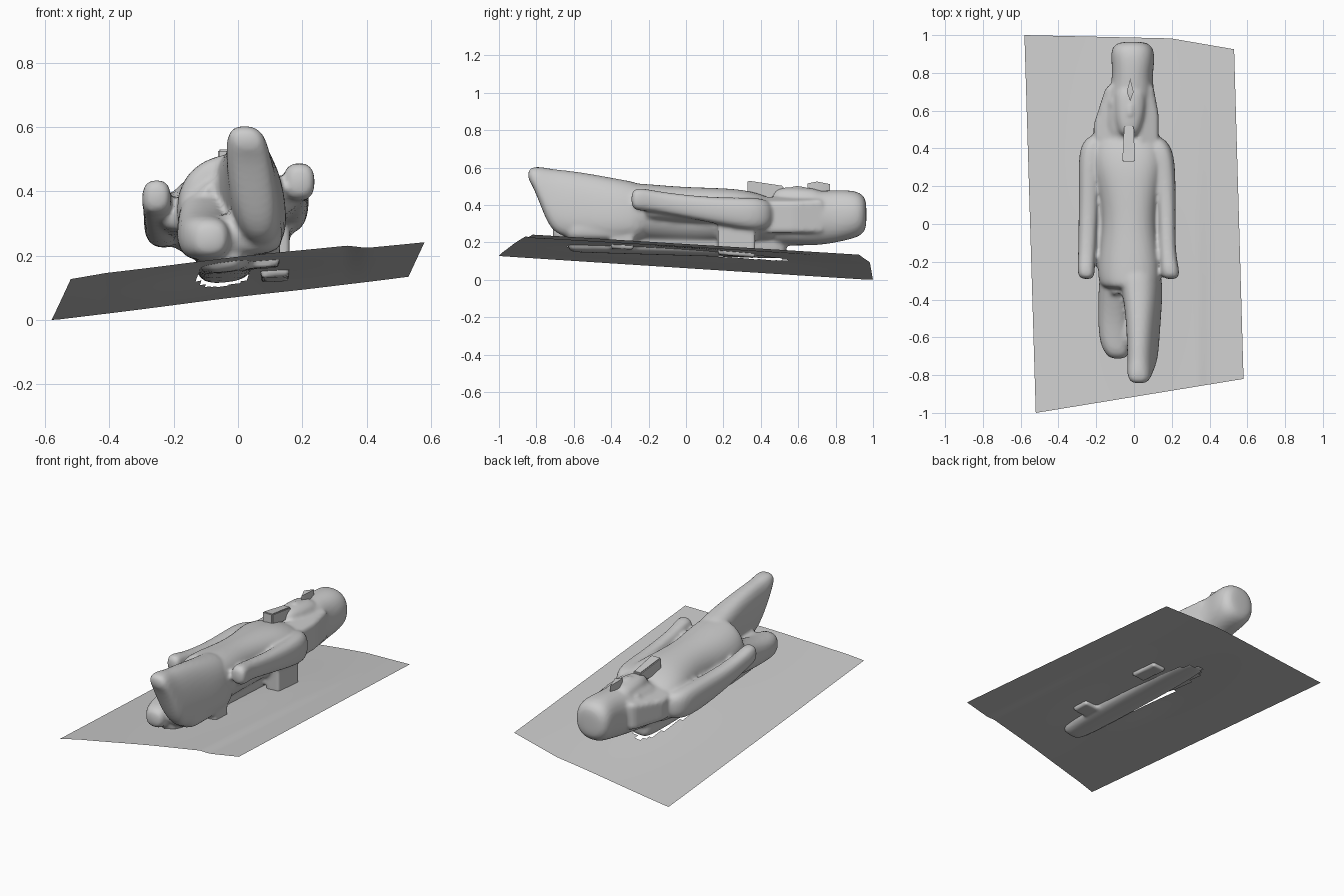
import bpy, bmesh, math
from math import sin, cos, pi, exp


def finish(name, bm, subdiv=0, angle=50):
    bmesh.ops.recalc_face_normals(bm, faces=bm.faces)
    me = bpy.data.meshes.new(name)
    bm.to_mesh(me)
    bm.free()
    ob = bpy.data.objects.new(name, me)
    bpy.context.collection.objects.link(ob)
    if subdiv:
        mod = ob.modifiers.new("smooth", 'SUBSURF')
        mod.levels = mod.render_levels = subdiv
    bpy.ops.object.select_all(action='DESELECT')
    ob.select_set(True)
    bpy.context.view_layer.objects.active = ob
    bpy.ops.object.shade_smooth_by_angle(angle=math.radians(angle))
    return ob


def loft(name, sections, power=2.3, shear=0.0, tilt=0.0, n=16, subdiv=2):
    """Skin superellipse sections (y, centre x, centre z, radius x, radius z)."""
    bm = bmesh.new()
    rings = []
    for y, cx, cz, rx, rz in sections:
        ring = []
        for i in range(n):
            a = 2 * pi * (i + 0.5) / n
            c, s = cos(a), sin(a)
            dx = rx * math.copysign(abs(c) ** (2 / power), c)
            dz = rz * math.copysign(abs(s) ** (2 / power), s)
            ring.append(bm.verts.new((cx + dx + shear * dz, y, cz + dz + tilt * dx)))
        rings.append(ring)
    for a, b in zip(rings, rings[1:]):
        for i in range(n):
            bm.faces.new((a[i], a[(i + 1) % n], b[(i + 1) % n], b[i]))
    bm.faces.new(rings[0])
    bm.faces.new(rings[-1])
    return finish(name, bm, subdiv)


def slab(name, outline, z_low, z_high, bevel=0.0):
    """Extrude a top-view outline; heights are functions of x, y."""
    bm = bmesh.new()
    lo = [bm.verts.new((x, y, z_low(x, y))) for x, y in outline]
    hi = [bm.verts.new((x, y, z_high(x, y))) for x, y in outline]
    k = len(outline)
    bm.faces.new(lo)
    bm.faces.new(hi)
    for i in range(k):
        bm.faces.new((lo[i], lo[(i + 1) % k], hi[(i + 1) % k], hi[i]))
    if bevel:
        bmesh.ops.bevel(bm, geom=list(bm.edges), offset=bevel, segments=2, affect='EDGES')
    bmesh.ops.triangulate(bm, faces=bm.faces)
    return finish(name, bm, angle=35)


def fuse(name, parts, voxel=0.011):
    """Melt overlapping parts into one continuous carved surface."""
    bm = bmesh.new()
    deps = bpy.context.evaluated_depsgraph_get()
    for ob in parts:
        bm.from_object(ob, deps)
    for ob in parts:
        bpy.data.objects.remove(ob)
    body = finish(name, bm, angle=50)
    mod = body.modifiers.new("fuse", 'REMESH')
    mod.mode = 'VOXEL'
    mod.voxel_size = voxel
    mod.use_smooth_shade = True
    soft = body.modifiers.new("soften", 'SMOOTH')
    soft.factor = 0.5
    soft.iterations = 4
    return body


def rect(x0, x1, y0, y1):
    return [(x0, y0), (x1, y0), (x1, y1), (x0, y1)]


# tilted ground sheet with a crease along each side and an opening under the pillar
CREASES = [(-0.6, 0), (-0.41, 0.012), (0.34, 0.016), (0.40, 0.002), (0.6, 0)]


def ground_z(x, y):
    off = 0
    for (x0, a), (x1, b) in zip(CREASES, CREASES[1:]):
        if x0 <= x <= x1:
            off = a + (b - a) * (x - x0) / (x1 - x0)
    hump = 0.025 * exp(-(x / 0.25) ** 2 - (y / 0.7) ** 2)
    return 0.125 + 0.118 * x - 0.058 * y + off * (0.5 - 0.5 * y) + hump


bm = bmesh.new()
N = 60
grid = []
for j in range(N + 1):
    v = j / N
    row = []
    for i in range(N + 1):
        u = i / N
        x = (1 - v) * (-0.52 + 1.10 * u) + v * (-0.58 + 1.11 * u)
        front = -1.0 + 0.18 * u
        back = 1.0 - 0.025 * u - 0.05 * max(0, u - 0.7) / 0.3
        y = front + (back - front) * v
        row.append(bm.verts.new((x, y, max(0, ground_z(x, y)))))
    grid.append(row)
for j in range(N):
    for i in range(N):
        f = bm.faces.new((grid[j][i], grid[j][i + 1], grid[j + 1][i + 1], grid[j + 1][i]))
        c = f.calc_center_median()
        if abs((c.x + 0.04) / 0.085) ** 3 + abs((c.y + 0.05) / 0.58) ** 3 < 1:
            bm.faces.remove(f)
sheet = finish("ground_sheet", bm)
if sheet.data.polygons[0].normal.z < 0:
    sheet.data.flip_normals()

stone = []

# back pillar sunk into the sheet, and two support blocks
stone.append(loft("back_pillar", [(y, -0.04, 0.21 - 0.03 * y, w, 0.08) for y, w in
                  ((-0.64, 0.05), (-0.58, 0.08), (-0.3, 0.092), (0, 0.092),
                   (0.3, 0.092), (0.5, 0.08), (0.54, 0.05))], power=4, tilt=0.1))
under = lambda x, y: ground_z(x, y) - 0.02
stone.append(slab("upper_support", rect(0.07, 0.16, 0.17, 0.37), under, lambda x, y: 0.33))
stone.append(slab("lower_support", rect(0.02, 0.13, -0.40, -0.28), under, lambda x, y: 0.30))

# torso and kilt
stone.append(loft("torso", [
    (0.52, -0.04, 0.30, 0.12, 0.10), (0.43, -0.04, 0.32, 0.20, 0.13),
    (0.32, -0.035, 0.335, 0.20, 0.145), (0.22, -0.03, 0.34, 0.175, 0.15),
    (0.08, -0.025, 0.34, 0.148, 0.155), (-0.05, -0.025, 0.345, 0.147, 0.155),
    (-0.2, -0.025, 0.355, 0.17, 0.158), (-0.31, -0.025, 0.36, 0.168, 0.16),
    (-0.35, -0.015, 0.36, 0.15, 0.158)], tilt=0.1))
stone.append(slab("kilt_hem", [(-0.17, -0.25), (-0.17, -0.31), (-0.11, -0.38), (-0.06, -0.36),
                               (-0.03, -0.43), (0.0, -0.44), (0.0, -0.25)],
                  lambda x, y: 0.30, lambda x, y: 0.49 + 0.7 * x, 0.008))
stone.append(loft("arm_web", [(y, -0.03, 0.33 - 0.06 * y, 0.21, 0.055)
                              for y in (0.4, 0.2, 0.0, -0.15, -0.25)], power=3, tilt=0.15))

# striding leg: tall stone slab rising to the broken foot
stone.append(loft("front_leg", [
    (-0.18, 0.01, 0.36, 0.12, 0.15), (-0.33, 0.045, 0.37, 0.108, 0.165),
    (-0.5, 0.05, 0.39, 0.088, 0.178), (-0.64, 0.048, 0.405, 0.08, 0.183),
    (-0.72, 0.045, 0.425, 0.075, 0.17), (-0.77, 0.035, 0.49, 0.07, 0.115),
    (-0.82, 0.028, 0.555, 0.06, 0.05), (-0.845, 0.027, 0.56, 0.035, 0.025)],
    power=2.5, shear=-0.14))
stone.append(loft("rear_leg", [
    (-0.2, -0.1, 0.33, 0.08, 0.12), (-0.36, -0.105, 0.285, 0.085, 0.105),
    (-0.5, -0.11, 0.265, 0.082, 0.08), (-0.62, -0.105, 0.255, 0.08, 0.072),
    (-0.68, -0.09, 0.255, 0.068, 0.065), (-0.715, -0.085, 0.25, 0.042, 0.042)], power=2.5))
stone.append(loft("leg_web", [(y, 0.01, 0.265, 0.13, 0.065)
                              for y in (-0.25, -0.4, -0.55, -0.66)], power=3))

# arms ending in clenched hands
stone.append(loft("right_arm", [
    (0.47, 0.09, 0.35, 0.06, 0.06), (0.40, 0.14, 0.35, 0.065, 0.09),
    (0.30, 0.16, 0.355, 0.06, 0.085), (0.12, 0.173, 0.375, 0.048, 0.068),
    (-0.05, 0.175, 0.40, 0.044, 0.06), (-0.17, 0.18, 0.42, 0.044, 0.057),
    (-0.24, 0.19, 0.43, 0.05, 0.062), (-0.295, 0.195, 0.43, 0.047, 0.054)], power=2.6))
stone.append(loft("left_arm", [
    (0.48, -0.17, 0.31, 0.055, 0.06), (0.42, -0.22, 0.31, 0.068, 0.085),
    (0.30, -0.235, 0.31, 0.06, 0.09), (0.12, -0.238, 0.315, 0.054, 0.078),
    (-0.05, -0.245, 0.335, 0.05, 0.066), (-0.17, -0.25, 0.36, 0.046, 0.058),
    (-0.24, -0.255, 0.38, 0.046, 0.058), (-0.295, -0.25, 0.385, 0.043, 0.05)], power=2.6))

# head with tall rounded crown
stone.append(loft("head_and_crown", [
    (0.42, -0.04, 0.31, 0.12, 0.12), (0.50, -0.04, 0.315, 0.135, 0.135),
    (0.60, -0.03, 0.325, 0.13, 0.145), (0.70, -0.01, 0.33, 0.122, 0.148),
    (0.77, -0.01, 0.335, 0.108, 0.145), (0.85, -0.005, 0.345, 0.115, 0.138),
    (0.92, -0.008, 0.35, 0.118, 0.125), (0.957, -0.008, 0.35, 0.09, 0.095),
    (0.965, -0.008, 0.35, 0.04, 0.05)]))
stone.append(loft("face", [
    (0.46, -0.025, 0.42, 0.045, 0.05), (0.50, -0.025, 0.43, 0.065, 0.065),
    (0.58, -0.022, 0.43, 0.082, 0.066), (0.66, -0.02, 0.425, 0.086, 0.068),
    (0.74, -0.018, 0.42, 0.08, 0.06)]))
stone.append(loft("nose", [(0.565, -0.02, 0.485, 0.022, 0.024), (0.61, -0.02, 0.485, 0.018, 0.02),
                           (0.67, -0.02, 0.475, 0.01, 0.015)], n=8))
for s in (-1, 1):
    stone.append(loft("ear", [(0.60, -0.02 + 0.09 * s, 0.41, 0.016, 0.02),
                              (0.64, -0.02 + 0.095 * s, 0.41, 0.022, 0.03),
                              (0.68, -0.02 + 0.09 * s, 0.40, 0.014, 0.02)], n=8))

# headcloth wings spreading to the shoulders
stone.append(slab("left_headcloth", [(-0.12, 0.74), (-0.15, 0.72), (-0.215, 0.52), (-0.21, 0.45),
                                     (-0.13, 0.40), (-0.06, 0.44), (-0.06, 0.70)],
                  lambda x, y: 0.25, lambda x, y: 0.44 + 0.4 * (x + 0.06), 0.01))
stone.append(slab("right_headcloth", [(0.10, 0.74), (0.04, 0.70), (0.02, 0.44), (0.07, 0.38),
                                      (0.13, 0.44), (0.13, 0.58)],
                  lambda x, y: 0.25, lambda x, y: 0.45 - 0.3 * (x - 0.02), 0.01))
fuse("carved_statue", stone)

# chin beard and brow ornament
slab("beard", [(-0.062, 0.33), (0.005, 0.33), (-0.002, 0.52), (-0.052, 0.52)],
     lambda x, y: 0.44, lambda x, y: 0.53 - 0.15 * (y - 0.33), 0.005)
slab("brow_ornament", [(-0.02, 0.65), (-0.002, 0.70), (-0.02, 0.77), (-0.038, 0.70)],
     lambda x, y: 0.44, lambda x, y: 0.525 - 0.2 * abs(y - 0.70))
